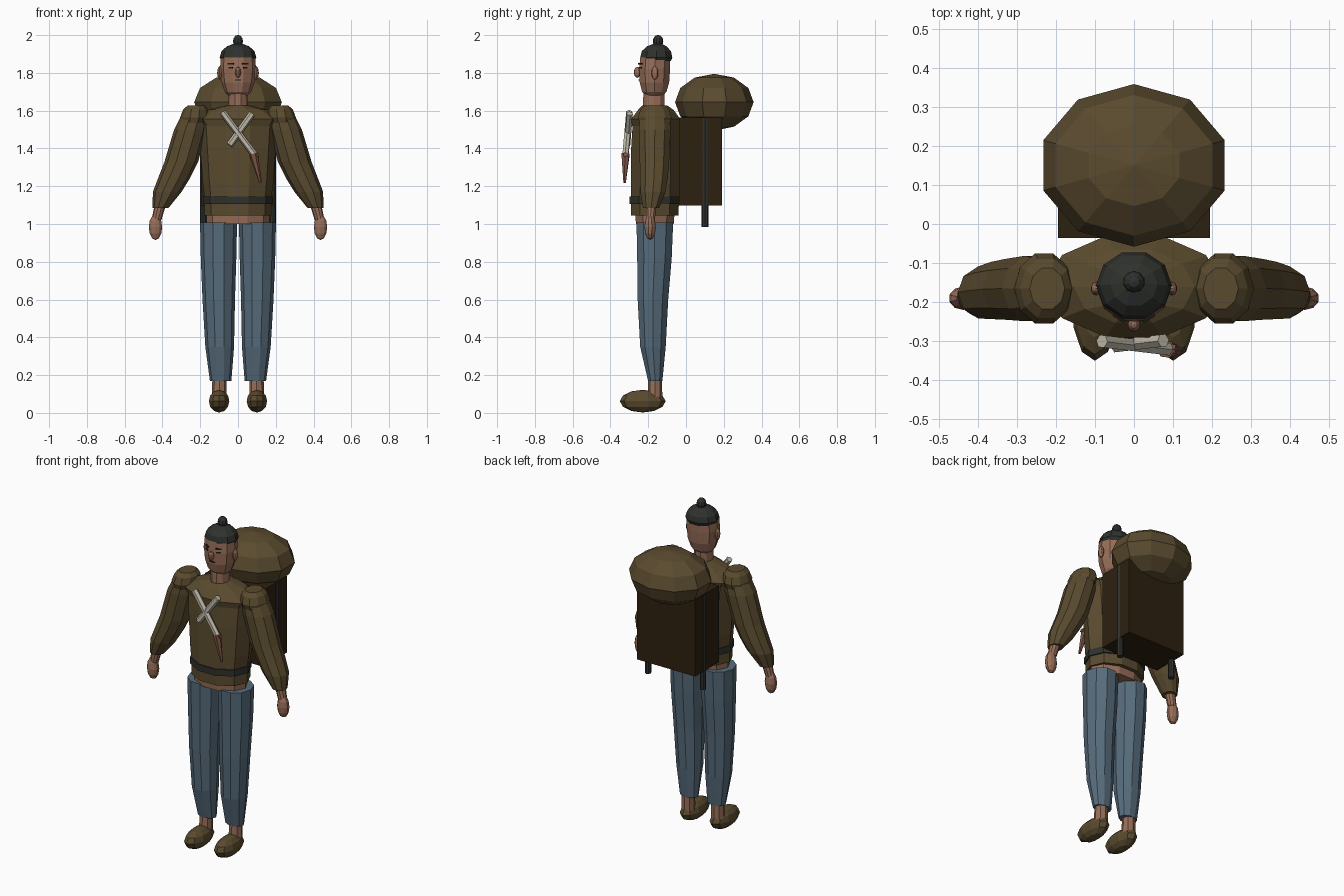
import bpy, bmesh, math
from mathutils import Matrix, Vector


def material(name, r, g, b):
    m = bpy.data.materials.new(name)
    m.diffuse_color = (r, g, b, 1)
    return m


CLOTH = material("olive brown cloth", 0.102, 0.070, 0.028)
PACK = material("dark brown wood", 0.026, 0.015, 0.005)
DENIM = material("blue denim", 0.095, 0.150, 0.200)
SKIN = material("skin", 0.310, 0.155, 0.098)
DARK = material("charcoal", 0.028, 0.031, 0.026)
PALE = material("pale bone", 0.52, 0.48, 0.39)
GRIP = material("reddish grip", 0.21, 0.090, 0.060)
FACE = material("face dark", 0.012, 0.010, 0.009)


def finish(bm, name, mat):
    bmesh.ops.recalc_face_normals(bm, faces=bm.faces)
    me = bpy.data.meshes.new(name)
    bm.to_mesh(me)
    bm.free()
    me.materials.append(mat)
    ob = bpy.data.objects.new(name, me)
    bpy.context.collection.objects.link(ob)
    return ob


def loft(name, mat, rings, n=10, turn=0.0):
    """Skin a stack of horizontal ellipses given as (x, y, z, rx, ry)."""
    bm = bmesh.new()
    loops = []
    for x, y, z, rx, ry in rings:
        angles = [math.tau * i / n + turn for i in range(n)]
        loops.append([bm.verts.new((x + rx * math.cos(a), y + ry * math.sin(a), z))
                      for a in angles])
    for a, b in zip(loops, loops[1:]):
        for i in range(n):
            j = (i + 1) % n
            bm.faces.new((a[i], a[j], b[j], b[i]))
    bm.faces.new(loops[0])
    bm.faces.new(loops[-1])
    return finish(bm, name, mat)


def ball(name, mat, centre, radii, n=10, rings=6, tilt=None):
    bm = bmesh.new()
    m = Matrix.Translation(centre)
    if tilt:
        m = m @ tilt
    bmesh.ops.create_uvsphere(bm, u_segments=n, v_segments=rings, radius=1,
                              matrix=m @ Matrix.Diagonal((*radii, 1)))
    return finish(bm, name, mat)


def box(name, mat, centre, size, turn=0.0):
    bm = bmesh.new()
    m = Matrix.Translation(centre) @ Matrix.Rotation(turn, 4, 'Z')
    bmesh.ops.create_cube(bm, size=1, matrix=m @ Matrix.Diagonal((*size, 1)))
    return finish(bm, name, mat)


def bar(name, mat, a, b, r1, r2, n=6):
    """Tapered rod from point a to point b."""
    a, b = Vector(a), Vector(b)
    m = Matrix.Translation((a + b) / 2) @ (b - a).to_track_quat('Z', 'Y').to_matrix().to_4x4()
    bm = bmesh.new()
    bmesh.ops.create_cone(bm, cap_ends=True, segments=n, radius1=r1, radius2=r2,
                          depth=(b - a).length, matrix=m)
    return finish(bm, name, mat)


# Head, neck and cap
loft("head", SKIN, [(0, -.168, 1.675, .045, .045), (0, -.168, 1.70, .07, .068),
                    (0, -.167, 1.75, .088, .082), (0, -.166, 1.82, .095, .086),
                    (0, -.163, 1.88, .092, .084), (0, -.16, 1.93, .06, .06)])
loft("neck", SKIN, [(0, -.172, 1.56, .055, .06), (0, -.17, 1.72, .048, .058)])
loft("cap", DARK, [(0, -.157, 1.862, .088, .080), (0, -.157, 1.882, .097, .089),
                   (0, -.157, 1.915, .087, .081), (0, -.155, 1.94, .060, .056),
                   (0, -.15, 1.955, .02, .02)])
ball("cap_knob", DARK, (0, -.148, 1.967), (.028, .028, .034))
ball("nose", SKIN, (0, -.258, 1.803), (.016, .018, .029))
box("mouth", FACE, (0, -.247, 1.763), (.032, .007, .006))

# Torso: bare hips, jacket, belt and shoulder yoke
loft("hips", SKIN, [(0, -.165, 1.0, .165, .105), (0, -.165, 1.06, .168, .11)])
loft("jacket", CLOTH, [(0, -.165, 1.045, .178, .132), (0, -.165, 1.13, .176, .134),
                       (0, -.163, 1.22, .187, .136), (0, -.162, 1.40, .200, .135),
                       (0, -.160, 1.54, .210, .128), (0, -.160, 1.60, .155, .085)])
loft("belt", DARK, [(0, -.165, 1.107, .184, .142), (0, -.165, 1.146, .184, .142)])
loft("yoke", CLOTH, [(0, -.162, 1.52, .205, .130), (0, -.16, 1.555, .228, .137),
                     (0, -.16, 1.605, .155, .098), (0, -.165, 1.628, .062, .068)])

for s, side in ((-1, "left"), (1, "right")):
    # Ears, eyes and brows
    ball(side + "_ear", SKIN, (s * .097, -.165, 1.80), (.014, .018, .036))
    box(side + "_eye", FACE, (s * .038, -.2405, 1.827), (.026, .008, .008), s * .57)
    box(side + "_brow", FACE, (s * .038, -.2405, 1.848), (.034, .009, .009), s * .57)

    # Sleeves with puffed shoulders, wrists and hands
    loft(side + "_sleeve", CLOTH, [
        (s * .410, -.185, 1.085, .042, .045), (s * .375, -.175, 1.17, .076, .070),
        (s * .340, -.170, 1.24, .084, .077), (s * .300, -.167, 1.33, .089, .082),
        (s * .252, -.165, 1.50, .086, .088), (s * .235, -.165, 1.56, .072, .082)])
    loft(side + "_shoulder", CLOTH, [
        (s * .235, -.165, 1.535, .068, .085), (s * .230, -.165, 1.565, .076, .094),
        (s * .225, -.165, 1.605, .066, .080), (s * .222, -.165, 1.627, .045, .055)])
    loft(side + "_wrist", SKIN, [(s * .432, -.188, 1.02, .026, .024),
                                 (s * .412, -.185, 1.10, .030, .030)])
    ball(side + "_hand", SKIN, (s * .437, -.190, .983), (.037, .030, .068))

    # Trousers, ankles and shoes
    loft(side + "_trouser", DENIM, [
        (s * .092, -.163, .17, .057, .040), (s * .097, -.175, .35, .076, .071),
        (s * .102, -.175, .60, .086, .085), (s * .103, -.167, .82, .094, .096),
        (s * .103, -.165, 1.008, .098, .102)])
    loft(side + "_ankle", SKIN, [(s * .100, -.165, .06, .040, .040),
                                 (s * .098, -.163, .20, .037, .036)], 8)
    ball(side + "_shoe", CLOTH, (s * .10, -.229, .062), (.057, .121, .060))

    # Carrying pole on the side of the pack
    bar(side + "_pole", DARK, (s * .184, .10, .985), (s * .184, .10, 1.56), .018, .018, 8)

# Back pack and rolled bundle on top
box("pack_box", PACK, (0, .0775, 1.33), (.390, .227, .465))
ball("bundle", CLOTH, (0, .15, 1.645), (.244, .208, .150))

# Crossed sticks on the chest, one with a tapered grip
bar("long_stick", PALE, (-.082, -.300, 1.592), (.086, -.320, 1.368), .018, .018)
bar("short_stick", PALE, (.075, -.298, 1.585), (-.045, -.312, 1.418), .018, .018)
bar("grip_guard", GRIP, (.068, -.320, 1.358), (.108, -.320, 1.368), .013, .013)
bar("grip", GRIP, (.082, -.320, 1.372), (.119, -.325, 1.218), .024, .007)
